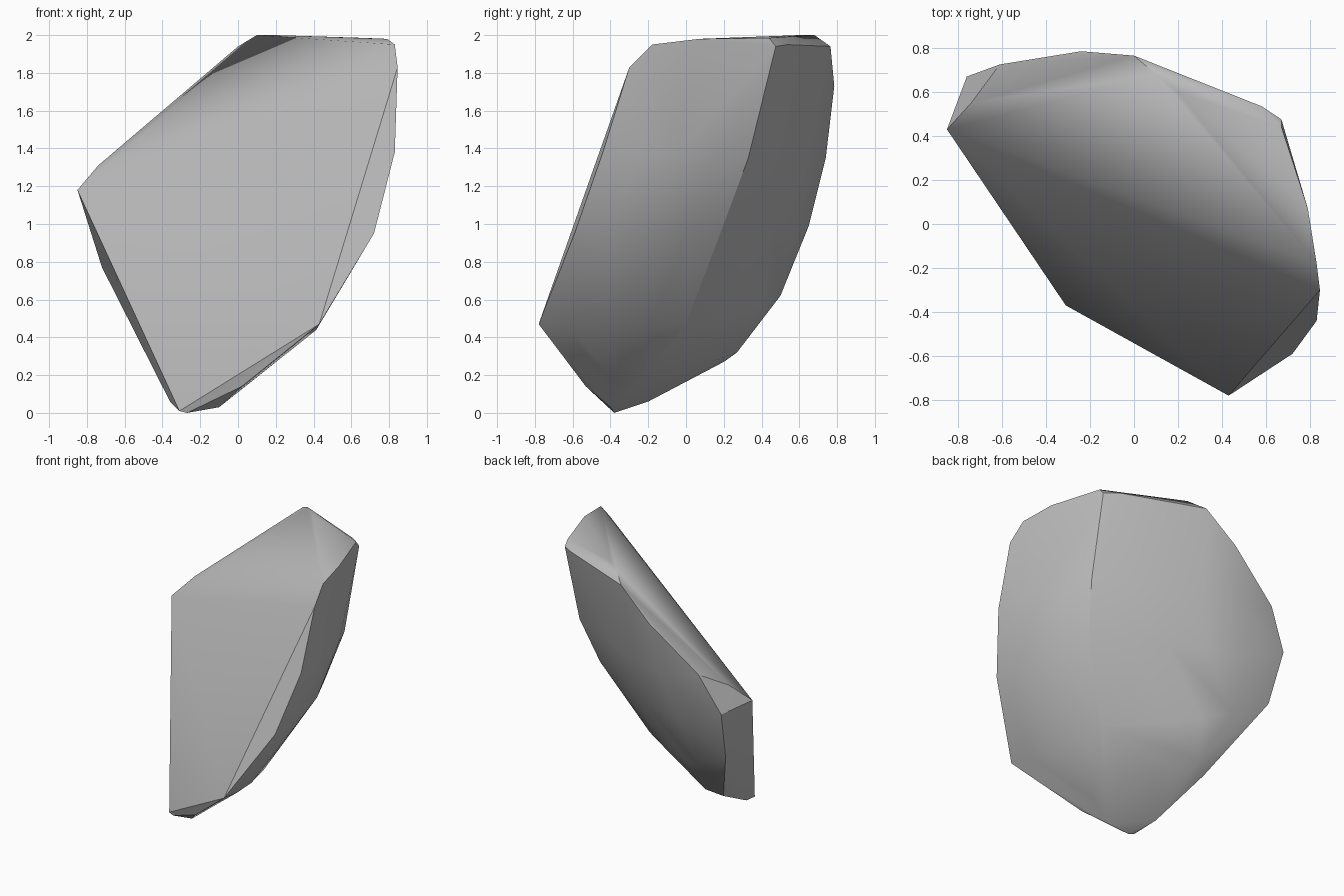
import bpy
import bmesh
import math
from mathutils import Vector

default_cube = bpy.data.objects.get("Cube")
if default_cube:
    bpy.data.objects.remove(default_cube, do_unlink=True)

CORE = Vector((0, -0.2, 1.2))


def make_material(name, color):
    material = bpy.data.materials.new(name)
    material.use_nodes = True
    material.diffuse_color = color
    shader = material.node_tree.nodes["Principled BSDF"]
    shader.inputs["Base Color"].default_value = color
    shader.inputs["Roughness"].default_value = 0.8
    return material


def vectors(points):
    return [Vector(point) for point in points]


def bulged_row(start, end, bulge, count):
    """Points between two edges, pushed away from the core along an arc."""
    row = []
    for step in range(1, count):
        t = step / count
        point = start.lerp(end, t)
        outward = (point - CORE).normalized()
        lift = bulge * (end - start).length * 4 * t * (1 - t)
        row.append(point + outward * lift)
    return row


# Front cut face: left, bottom, lower right and upper right corners
front_face = vectors([(-0.85, 0.43, 1.18), (-0.31, -0.37, 0.01),
                      (0.43, -0.78, 0.47), (0.845, -0.3, 1.83)])

# Side edge, running from the base to the top corner
side_edge = vectors([(-0.1, -0.4, 0.03), (0.02, -0.53, 0.14),
                     (0.43, -0.78, 0.47), (0.72, -0.59, 0.95),
                     (0.83, -0.44, 1.38), (0.83, -0.18, 1.95)])

# Crease where the side meets the back
ridge = vectors([(-0.27, -0.38, 0), (0.1, -0.2, 0.22), (0.3, 0, 0.47),
                 (0.57, 0.2, 1), (0.65, 0.33, 1.35), (0.67, 0.475, 1.94)])

# Rearmost line of the rounded back
back_spine = vectors([(-0.36, -0.2, 0.06), (-0.35, 0.27, 0.32),
                      (-0.45, 0.5, 0.62), (-0.4, 0.65, 0.99),
                      (-0.3, 0.74, 1.35), (0, 0.765, 1.94)])

# Outer edge of the back, next to the narrow flat strip
back_edge = vectors([(-0.45, 0.2, 0.27), (-0.72, 0.56, 0.77),
                     (-0.76, 0.67, 1.14), (-0.61, 0.725, 1.42),
                     (-0.24, 0.785, 1.73), (-0.74, 0.55, 1.31)])

# Top facet
top_facet = vectors([(0.2, 0.6, 2), (0.1, 0.68, 2), (0.79, 0.07, 1.98),
                     (0.67, 0.44, 1.985), (0.58, 0.535, 1.95)])

# Rounded fill across the side and the back
shell = []
for edge_point, ridge_point, spine_point in zip(side_edge[1:-1], ridge[1:-1], back_spine[1:-1]):
    shell += bulged_row(edge_point, ridge_point, 0.065, 4)
    shell += bulged_row(ridge_point, spine_point, 0.035, 4)

# Wrap all edges and fills into one solid
bm = bmesh.new()
ridge_verts = [bm.verts.new(point) for point in ridge]
for point in front_face + side_edge + back_spine + back_edge + top_facet + shell:
    bm.verts.new(point)
bmesh.ops.remove_doubles(bm, verts=bm.verts, dist=0.001)
bmesh.ops.convex_hull(bm, input=bm.verts)
bmesh.ops.delete(bm, geom=[v for v in bm.verts if not v.link_faces], context="VERTS")
bmesh.ops.recalc_face_normals(bm, faces=bm.faces)

# Smooth the faces, keeping the crease and the cut edges sharp
crease = {vert for vert in ridge_verts if vert.is_valid}
for face in bm.faces:
    face.smooth = True
for edge in bm.edges:
    on_crease = all(vert in crease for vert in edge.verts)
    edge.smooth = not on_crease and edge.calc_face_angle(0) < math.radians(32)

mesh = bpy.data.meshes.new("rock_shard")
bm.to_mesh(mesh)
bm.free()
mesh.materials.append(make_material("stone grey", (0.5, 0.5, 0.5, 1)))
rock = bpy.data.objects.new("rock_shard", mesh)
bpy.context.collection.objects.link(rock)
